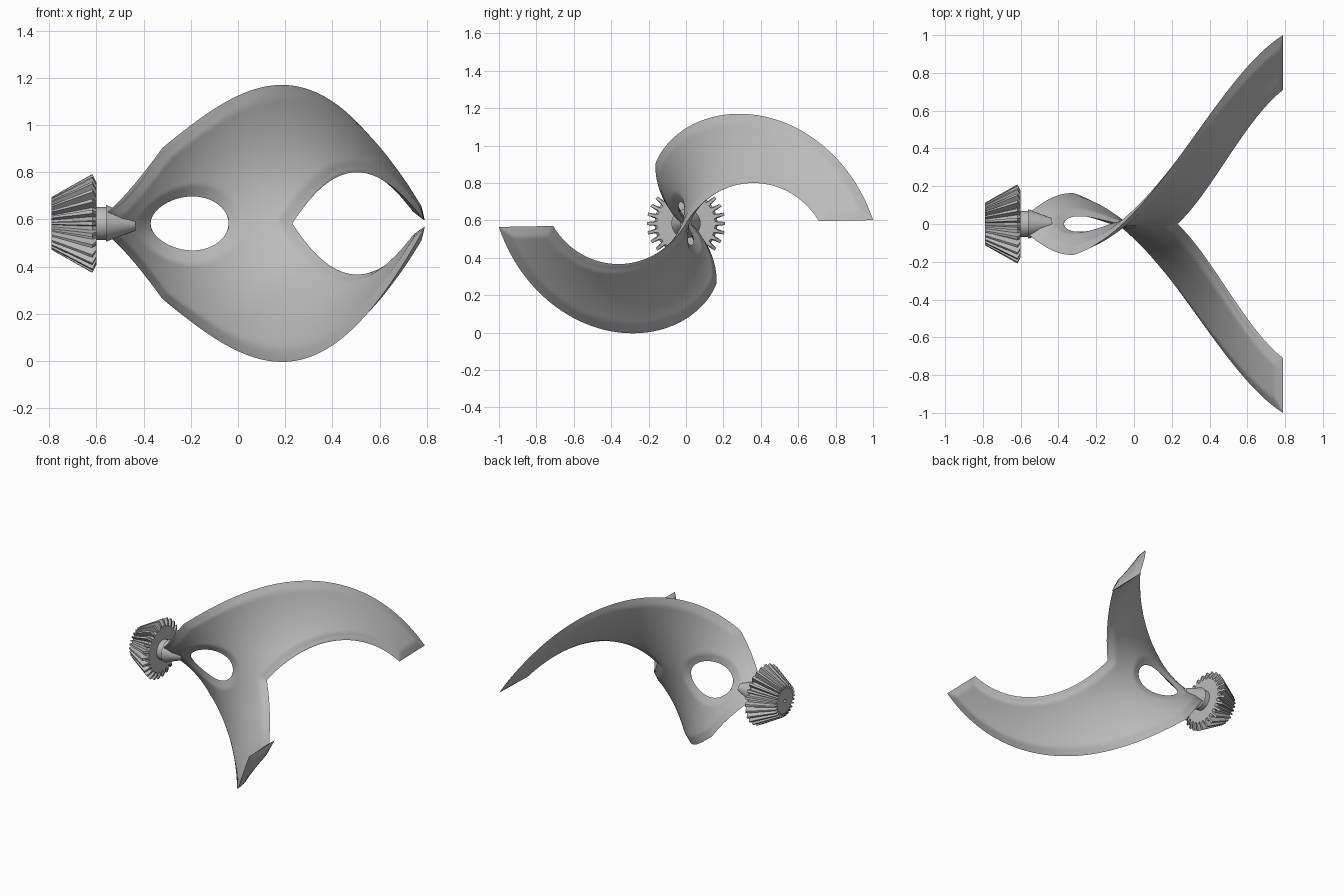
import bpy, bmesh, math
from mathutils import Vector, kdtree

old = bpy.data.objects.get("Cube")
if old:
    bpy.data.objects.remove(old)

AXIS_Z = 0.583
TWIST = math.radians(104.5)
THICK = 0.018      # half thickness of the blade
BEVEL = 0.055      # width of the sharpened rim

grey = bpy.data.materials.new("plain grey")
grey.use_nodes = True
grey.diffuse_color = (0.5, 0.5, 0.5, 1)
grey.node_tree.nodes["Principled BSDF"].inputs["Base Color"].default_value = (0.5, 0.5, 0.5, 1)


def finish(name, bm, angle):
    bmesh.ops.remove_doubles(bm, verts=bm.verts, dist=1e-5)
    bmesh.ops.recalc_face_normals(bm, faces=bm.faces)
    mesh = bpy.data.meshes.new(name)
    bm.to_mesh(mesh)
    bm.free()
    mesh.materials.append(grey)
    ob = bpy.data.objects.new(name, mesh)
    ob.location.z = AXIS_Z
    bpy.context.collection.objects.link(ob)
    bpy.ops.object.select_all(action='DESELECT')
    bpy.context.view_layer.objects.active = ob
    ob.select_set(True)
    bpy.ops.object.shade_smooth_by_angle(angle=math.radians(angle))
    return ob


# Twisted blade pair: a helical sheet swept along x
def outer(x):
    if x < -0.32:
        return 0.08 + (x + 0.55) / 0.23 * 0.28
    return 0.36 + (x + 0.32) * 0.577


def inner(x):
    if x > 0.23:
        t = x - 0.23
        return 1.796 * t - 0.942 * t * t
    u = (x + 0.205) / 0.165
    return 0.118 * math.sqrt(max(0, 1 - u * u))


def point(x, r):
    a = (0.80 - x) * TWIST
    return Vector((x, r * math.cos(a), r * math.sin(a)))


def normal(x, r):
    a = (0.80 - x) * TWIST
    across = Vector((0, math.cos(a), math.sin(a)))
    along = Vector((1, r * TWIST * math.sin(a), -r * TWIST * math.cos(a)))
    return along.cross(across).normalized()


def half_turn(p):
    return Vector((p.x, -p.y, -p.z))


def eased(a, b, n):
    return [a + (b - a) * (1 - math.cos(math.pi * i / n)) / 2 for i in range(n + 1)]


stations = [-0.55]
for a, b, n in ((-0.55, -0.37, 16), (-0.37, -0.04, 36), (-0.04, 0.23, 24), (0.23, 0.79, 56)):
    stations += eased(a, b, n)[1:]
ROWS = 32
grid = [[(x, r) for r in eased(inner(x), outer(x), ROWS)] for x in stations]

# All rim points, used to thin the sheet towards its edges
rim = [point(*col[-1]) for col in grid]
rim += [point(*col[0]) for col in grid
        if col[0][1] > 1e-5 or min(abs(col[0][0] - e) for e in (-0.37, -0.04, 0.23)) < 1e-5]
for end in (grid[0], grid[-1]):
    rim += [point(*p) for p in end]
rim += [half_turn(p) for p in rim]
tree = kdtree.KDTree(len(rim))
for i, p in enumerate(rim):
    tree.insert(p, i)
tree.balance()

bm = bmesh.new()
for turned in (False, True):
    for side in (1, -1):
        sheet = []
        for col in grid:
            line = []
            for x, r in col:
                p = point(x, r)
                d = tree.find(p)[2]
                h = THICK * min(d / BEVEL, 1)
                p = p + normal(x, r) * h * side
                line.append(bm.verts.new(half_turn(p) if turned else p))
            sheet.append(line)
        for c0, c1 in zip(sheet, sheet[1:]):
            for j in range(ROWS):
                bm.faces.new((c0[j], c1[j], c1[j + 1], c0[j + 1]))
finish("twisted_blades", bm, 50)


# Turned parts: rings of (x, valley radius, crest radius)
def turned_part(name, rings, count, toothed, angle):
    bm = bmesh.new()
    loops = []
    steps = (-0.3, -0.16, 0.16, 0.3) if toothed else (0,)
    for x, low, high in rings:
        loop = []
        for k in range(count):
            for s in steps:
                a = (k + s) * math.tau / count
                r = high if abs(s) < 0.2 else low
                loop.append(bm.verts.new((x, r * math.cos(a), r * math.sin(a))))
        loops.append(loop)
    for l0, l1 in zip(loops, loops[1:]):
        for i in range(len(l0)):
            j = (i + 1) % len(l0)
            bm.faces.new((l0[i], l0[j], l1[j], l1[i]))
    bm.faces.new(loops[0])
    bm.faces.new(loops[-1])
    return finish(name, bm, angle)


turned_part("bevel_gear", [(-0.77, 0.012, 0.012), (-0.79, 0.012, 0.012), (-0.79, 0.085, 0.112),
                           (-0.617, 0.168, 0.21), (-0.6, 0.155, 0.175)], 26, True, 20)
turned_part("shaft_collar", [(-0.62, 0.07, 0.07), (-0.555, 0.07, 0.07)], 48, False, 30)
turned_part("shaft_cone", [(-0.56, 0.078, 0.078), (-0.435, 0.03, 0.03)], 48, False, 30)
